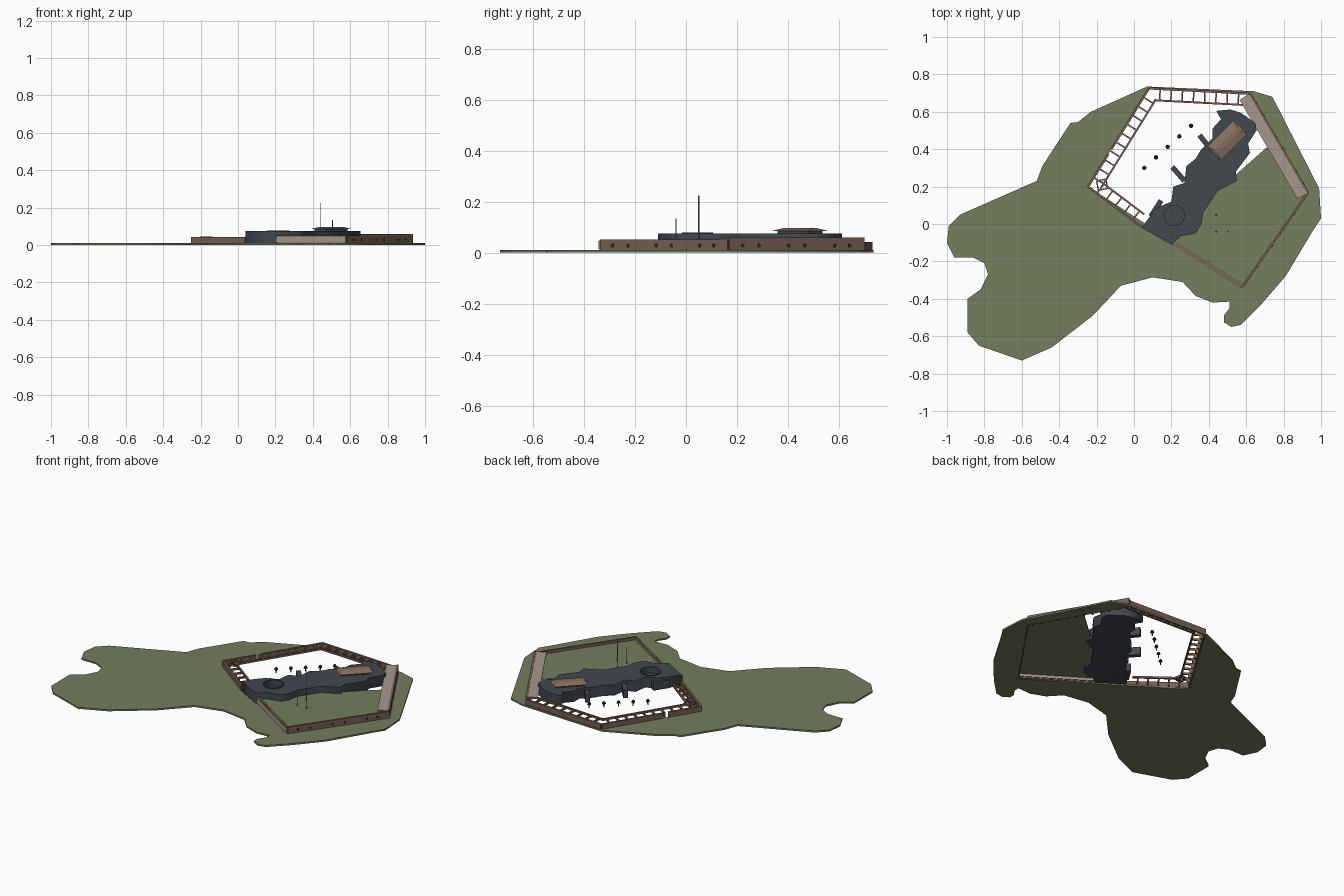
import bpy, bmesh, math
from mathutils import Matrix, Vector

if "Cube" in bpy.data.objects:
    bpy.data.objects.remove(bpy.data.objects["Cube"])


def material(name, rgb):
    m = bpy.data.materials.new(name)
    m.use_nodes = True
    colour = (*rgb, 1)
    m.diffuse_color = colour
    m.node_tree.nodes["Principled BSDF"].inputs["Base Color"].default_value = colour
    return m


grass = material("grass green", (.17, .21, .11))
slate = material("dark slate", (.055, .065, .078))
brown = material("wall brown", (.19, .115, .085))
tan = material("pale tan", (.38, .31, .26))
wood = material("roof brown", (.25, .16, .115))
black = material("near black", (.02, .02, .02))
steel = material("pole grey", (.22, .22, .22))


def finish(name, bm, mat):
    mesh = bpy.data.meshes.new(name)
    bm.to_mesh(mesh)
    bm.free()
    mesh.materials.append(mat)
    ob = bpy.data.objects.new(name, mesh)
    bpy.context.collection.objects.link(ob)
    return ob


def plate(name, loops, low, high, mat):
    """Flat slab; loops after the first are holes."""
    cu = bpy.data.curves.new(name, 'CURVE')
    cu.dimensions = '2D'
    cu.fill_mode = 'BOTH'
    cu.extrude = (high - low) / 2
    for loop in loops:
        sp = cu.splines.new('POLY')
        sp.points.add(len(loop) - 1)
        for p, (x, y) in zip(sp.points, loop):
            p.co = (x, y, 0, 1)
        sp.use_cyclic_u = True
    ob = bpy.data.objects.new(name, cu)
    bpy.context.collection.objects.link(ob)
    ob.location.z = (low + high) / 2
    cu.materials.append(mat)
    bpy.ops.object.select_all(action='DESELECT')
    ob.select_set(True)
    bpy.context.view_layer.objects.active = ob
    bpy.ops.object.convert(target='MESH')
    return bpy.context.object


def add_beam(bm, a, b, thick, low, high):
    """Upright box running along the line from a to b."""
    a, b = Vector(a), Vector(b)
    d, mid = b - a, (a + b) / 2
    m = (Matrix.Translation((mid.x, mid.y, (low + high) / 2))
         @ Matrix.Rotation(math.atan2(d.y, d.x), 4, 'Z')
         @ Matrix.Diagonal((d.length, thick, high - low, 1)))
    bmesh.ops.create_cube(bm, size=1, matrix=m)


def beam(name, a, b, thick, low, high, mat):
    bm = bmesh.new()
    add_beam(bm, a, b, thick, low, high)
    return finish(name, bm, mat)


def add_rod(bm, x, y, low, high, r1, r2, sides=8):
    bmesh.ops.create_cone(bm, cap_ends=True, segments=sides, radius1=r1, radius2=r2,
                          depth=high - low, matrix=Matrix.Translation((x, y, (low + high) / 2)))


def circle(x, y, r, n=24):
    return [(x + r * math.cos(i * math.tau / n), y + r * math.sin(i * math.tau / n)) for i in range(n)]


# Island with the courtyard cut out
shore = [(-1, -.1), (-.99, -.01), (-.93, .05), (-.52, .23), (-.49, .31), (-.34, .54), (-.3, .545),
         (-.23, .6), (.07, .735), (.64, .71), (.74, .68), (.99, .19), (1, .03), (.96, -.03),
         (.81, -.28), (.68, -.43), (.57, -.54), (.52, -.55), (.48, -.525), (.48, -.49), (.51, -.45),
         (.51, -.415), (.42, -.42), (.33, -.385), (.26, -.31), (.1, -.285), (-.07, -.33),
         (-.22, -.49), (-.44, -.66), (-.6, -.73), (-.83, -.65), (-.89, -.58), (-.89, -.4),
         (-.82, -.35), (-.78, -.27), (-.8, -.21), (-.86, -.18), (-.96, -.18)]
west, north, north_east = Vector((-.245, .2)), Vector((.08, .725)), Vector((.62, .697))
east, south, gate = Vector((.93, .167)), Vector((.58, -.335)), Vector((.04, -.015))
yard = [west, north, north_east, east, south]
plate("island", [shore, yard], 0, .01, grass)

# Raised lawn on the eastern side of the courtyard
plate("inner_lawn", [[(.2, -.09), (.45, .18), (.71, .41), (.78, .42), east, south]], .03, .035, grass)

# Slate keep with a round pit
keep = [(.04, -.02), (.2, -.11), (.25, -.065), (.33, -.05), (.36, 0), (.37, .06), (.41, .12),
        (.45, .18), (.55, .23), (.545, .28), (.62, .38), (.61, .43), (.655, .5), (.65, .54),
        (.57, .595), (.515, .612), (.44, .605), (.465, .56), (.42, .51), (.42, .46), (.36, .4),
        (.33, .35), (.28, .31), (.27, .22), (.21, .2), (.2, .12), (.13, .09), (.1, .06)]
plate("keep", [keep, circle(.215, .045, .056)], .008, .075, slate)
plate("pit_floor", [circle(.215, .045, .058)], .01, .04, slate)
plate("pit_rim", [circle(.215, .045, .06), circle(.215, .045, .054)], .06, .079, slate)

# Buttress fins on the courtyard side
bm = bmesh.new()
for tip, root in (((.35, .475), (.41, .4)), ((.205, .305), (.27, .23)), ((.145, .125), (.09, .04))):
    add_beam(bm, tip, root, .028, .01, .06)
finish("keep_fins", bm, slate)

# Hipped hut on the keep
hut_turn = Matrix.Translation((.498, .447, 0)) @ Matrix.Rotation(math.radians(45), 4, 'Z')
bm = bmesh.new()
bmesh.ops.create_cube(bm, size=1, matrix=hut_turn @ Matrix.Translation((0, 0, .08))
                      @ Matrix.Diagonal((.17, .08, .014, 1)))
finish("hut_base", bm, slate)
bm = bmesh.new()
bmesh.ops.create_cube(bm, size=1, matrix=Matrix.Diagonal((.2, .105, .01, 1)))
for v in bm.verts:
    if v.co.z > 0:
        v.co.x *= .85
        v.co.y *= .2
bm.transform(hut_turn @ Matrix.Translation((0, 0, .091)))
finish("hut_roof", bm, wood)


# Open galleries: outer wall, inner rail and rungs
def gallery(name, a, b, gap=None):
    d = (b - a).normalized()
    inward = Vector((d.y, -d.x)) * .062
    bm = bmesh.new()
    if gap:
        for start, end in ((a, a.lerp(b, gap)), (a.lerp(b, gap + .05), b)):
            add_beam(bm, start, end, .012, .006, .042)
    else:
        add_beam(bm, a, b, .012, .006, .042)
    add_beam(bm, a + inward + d * .03, b + inward - d * .03, .01, .03, .042)
    count = round((b - a).length / .058)
    for i in range(1, count):
        p = a.lerp(b, i / count)
        add_beam(bm, p, p + inward, .008, .03, .042)
        add_beam(bm, p, p + inward * .4, .008, .01, .042)
    finish(name, bm, brown)


gallery("north_west_gallery", west, north, .33)
gallery("north_gallery", north, north_east)
gallery("south_west_gallery", gate, west)

# Little cabin frame in the western corner
bm = bmesh.new()
frame = [(-.2, .23), (-.15, .24), (-.14, .19), (-.19, .18)]
for p, q in zip(frame, frame[1:] + frame[:1]):
    add_beam(bm, p, q, .007, .034, .045)
finish("corner_frame", bm, brown)

# Solid walls
beam("south_east_wall", south, east, .012, .006, .052, brown)
beam("north_east_wall", east, north_east, .012, .006, .059, brown)
front_start = Vector((.19, -.085))
beam("front_wall", front_start, south, .012, .006, .05, brown)
along = (south - front_start).normalized()
outward = Vector((along.y, -along.x))
for name, side in (("front_panel", 1), ("front_inner_panel", -1)):
    shift = outward * .008 * side
    beam(name, front_start + shift, south + shift, .005, .014, .045, tan)

# Covered walk along the north-east wall with brackets below
d = (north_east - east).normalized()
inward = Vector((-d.y, d.x)) * .066
beam("covered_walk", east + inward / 2, north_east + inward / 2, .064, .05, .056, tan)
bm = bmesh.new()
for i in range(12):
    p = east.lerp(north_east, (i + .5) / 12)
    add_beam(bm, p, p + inward * .9, .007, .036, .05)
    add_beam(bm, p, p + inward * .4, .007, .008, .05)
finish("walk_brackets", bm, brown)

# Paired portholes on the eastern walls
bm = bmesh.new()
for a, b in ((south, east), (east, north_east)):
    d = (b - a).normalized()
    normal = Vector((d.y, -d.x, 0))
    turn = normal.to_track_quat('Z', 'Y').to_matrix().to_4x4()
    for t in (.1, .22, .44, .56, .78, .89):
        p = a.lerp(b, t).to_3d() + normal * .006 + Vector((0, 0, .028))
        bmesh.ops.create_cone(bm, cap_ends=True, segments=12, radius1=.008, radius2=.008,
                              depth=.002, matrix=Matrix.Translation(p) @ turn)
finish("portholes", bm, black)

# Three poles on the lawn
for name, x, y, top in (("tall_pole", .44, .05, .225), ("short_pole", .505, -.04, .135),
                        ("second_short_pole", .44, -.04, .135)):
    bm = bmesh.new()
    add_rod(bm, x, y, .03, top, .002, .002)
    add_rod(bm, x, y, .03, .04, .006, .003)
    finish(name, bm, steel)

# Row of small capped posts in the open court
bm = bmesh.new()
for i in range(5):
    x, y = Vector((.055, .3)).lerp(Vector((.305, .525)), i / 4)
    add_rod(bm, x, y, .006, .03, .003, .004)
    add_rod(bm, x, y, .028, .04, .012, .007)
finish("court_posts", bm, black)
